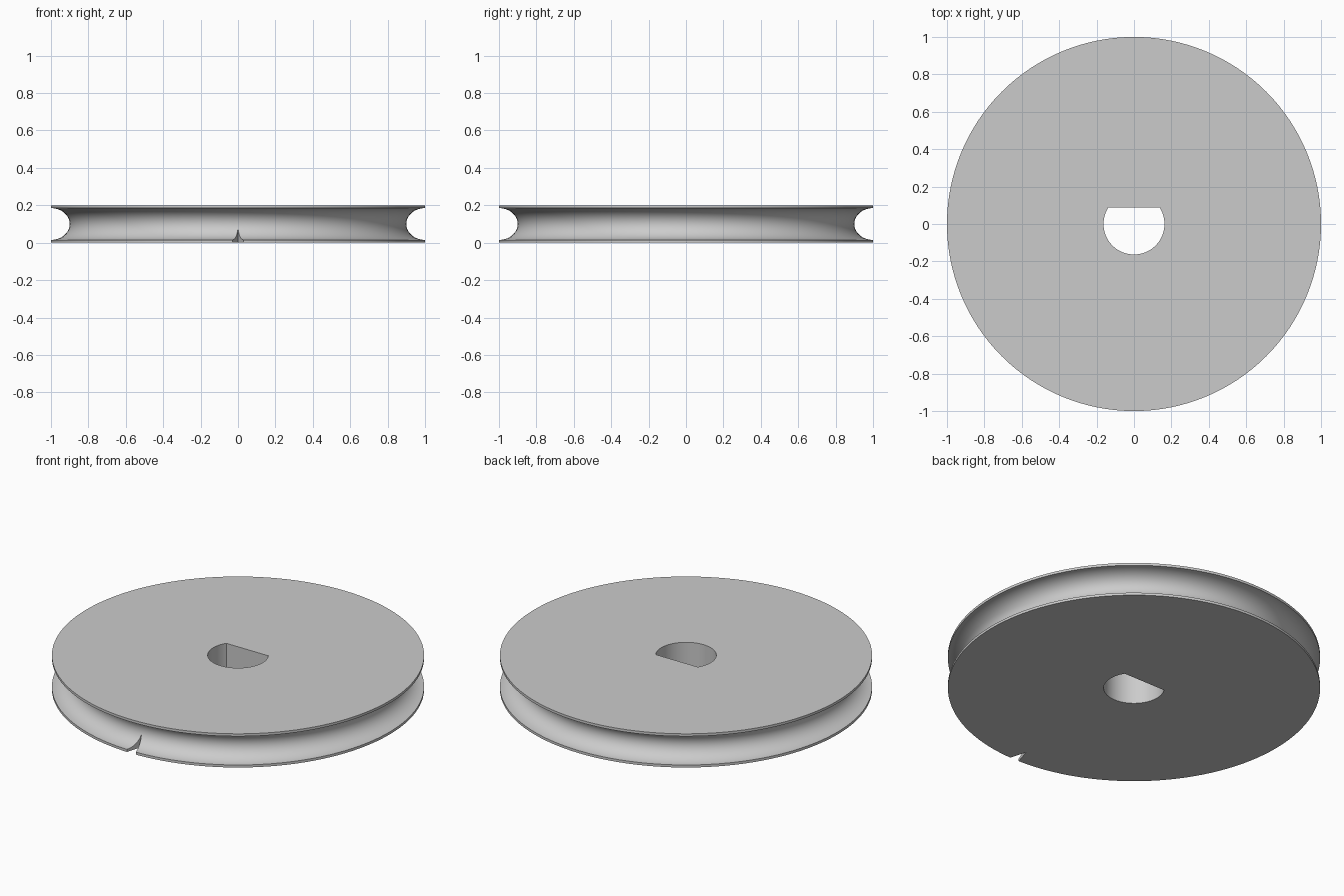
import bpy, bmesh
from math import sin, cos, pi, asin, radians
from mathutils import Vector

if "Cube" in bpy.data.objects:
    bpy.data.objects.remove(bpy.data.objects["Cube"], do_unlink=True)

HEIGHT, LIP, GROOVE = 0.2, 0.015, 0.1
BORE, FLAT = 0.163, 0.087
SEGMENTS = 128

grey = bpy.data.materials.new("light grey")
grey.use_nodes = True
colour = (0.6, 0.6, 0.6, 1)
grey.diffuse_color = colour
grey.node_tree.nodes["Principled BSDF"].inputs["Base Color"].default_value = colour


def make_object(name, bm):
    bmesh.ops.recalc_face_normals(bm, faces=bm.faces)
    mesh = bpy.data.meshes.new(name)
    bm.to_mesh(mesh)
    bm.free()
    mesh.materials.append(grey)
    obj = bpy.data.objects.new(name, mesh)
    bpy.context.collection.objects.link(obj)
    return obj


def prism(name, outline):
    """Upright cutter through the full height of the wheel."""
    bm = bmesh.new()
    face = bm.faces.new([bm.verts.new((x, y, -0.1)) for x, y in outline])
    top = bmesh.ops.extrude_face_region(bm, geom=[face])["geom"]
    verts = [v for v in top if isinstance(v, bmesh.types.BMVert)]
    bmesh.ops.translate(bm, verts=verts, vec=(0, 0, HEIGHT + 0.2))
    return make_object(name, bm)


# Grooved wheel, lathed from its half section
half = HEIGHT / 2
steps = 28
section = [(0, 0), (1, 0)]
for i in range(steps + 1):
    a = pi * i / steps
    section.append((1 - GROOVE * sin(a), half - (half - LIP) * cos(a)))
section += [(1, HEIGHT), (0, HEIGHT)]
bm = bmesh.new()
verts = [bm.verts.new((r, 0, z)) for r, z in section]
edges = [bm.edges.new(pair) for pair in zip(verts, verts[1:])]
bmesh.ops.spin(bm, geom=verts + edges, cent=(0, 0, 0), axis=(0, 0, 1),
               angle=2 * pi, steps=SEGMENTS, use_duplicate=False)
bmesh.ops.remove_doubles(bm, verts=bm.verts, dist=1e-5)
# Merge the flat end faces into single discs
hubs = [v for v in bm.verts if Vector((v.co.x, v.co.y)).length < 1e-4]
bmesh.ops.dissolve_verts(bm, verts=hubs)
wheel = make_object("pulley_wheel", bm)

# D-shaped bore: an arc closed by a flat on the back
start = asin(FLAT / BORE)
sweep = pi + 2 * start
arc = [pi - start + sweep * i / 64 for i in range(65)]
bore = prism("bore_cutter", [(BORE * cos(a), BORE * sin(a)) for a in arc])

# V-shaped notch through the lower flange at the front
notch = prism("notch_cutter", [(0, -0.903), (-0.045, -1.05), (0.045, -1.05)])
for v in notch.data.vertices:
    v.co.z = min(v.co.z, half)

for cutter in (bore, notch):
    cutter.hide_render = True
    cut = wheel.modifiers.new(cutter.name, "BOOLEAN")
    cut.operation = "DIFFERENCE"
    cut.solver = "EXACT"
    cut.object = cutter

# Apply the cuts, drop the cutters and smooth the curved faces
bpy.ops.object.select_all(action="DESELECT")
wheel.select_set(True)
bpy.context.view_layer.objects.active = wheel
for cutter in (bore, notch):
    bpy.ops.object.modifier_apply(modifier=cutter.name)
    bpy.data.objects.remove(cutter, do_unlink=True)
bpy.ops.object.shade_smooth_by_angle(angle=radians(30))
